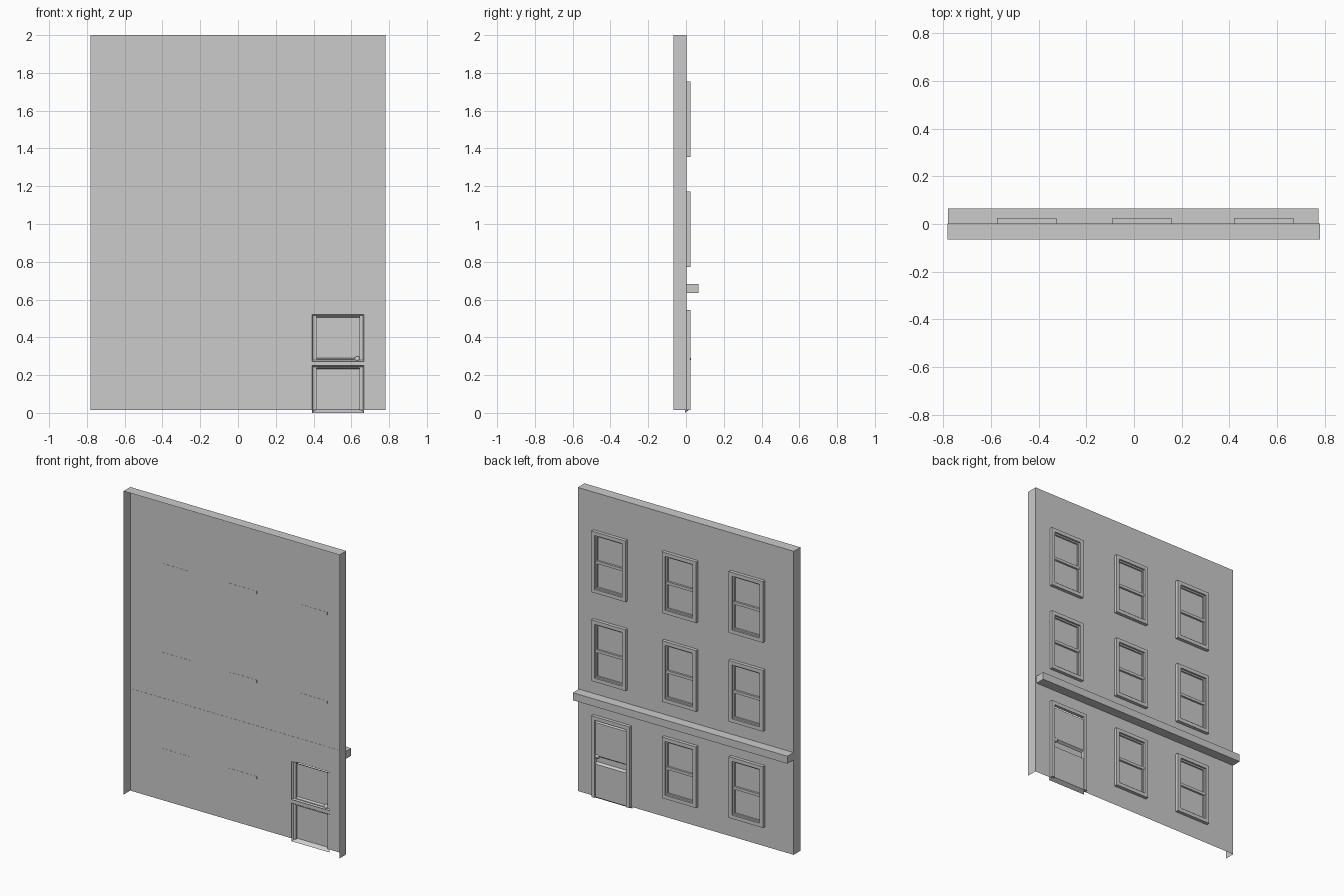
import bpy, bmesh

if "Cube" in bpy.data.objects:
    bpy.data.objects.remove(bpy.data.objects["Cube"])

W = 0.003          # y of the wall sheet
X0, X1 = -0.782, 0.781
BOT, TOP = 0.014, 2.0
BACK = -0.066


def make(name, verts, faces):
    mesh = bpy.data.meshes.new(name)
    mesh.from_pydata(verts, [], faces)
    ob = bpy.data.objects.new(name, mesh)
    bpy.context.collection.objects.link(ob)
    return ob


def box(name, x0, x1, y0, y1, z0, z1):
    v = [(x, y, z) for x in (x0, x1) for y in (y0, y1) for z in (z0, z1)]
    f = [(0, 1, 3, 2), (4, 6, 7, 5), (0, 4, 5, 1), (2, 3, 7, 6), (0, 2, 6, 4), (1, 5, 7, 3)]
    return make(name, v, f)


def frame(name, x0, x1, z0, z1, b, y0, y1, bb=None):
    """Rectangular frame with a hole; b is the border, bb the bottom border."""
    bb = b if bb is None else bb
    outer = [(x0, z0), (x1, z0), (x1, z1), (x0, z1)]
    inner = [(x0 + b, z0 + bb), (x1 - b, z0 + bb), (x1 - b, z1 - b), (x0 + b, z1 - b)]
    v = [(x, y, z) for y, ring in ((y0, outer), (y1, outer), (y1, inner), (y0, inner)) for x, z in ring]
    f = []
    for r in range(4):
        s = (r + 1) % 4
        for i in range(4):
            j = (i + 1) % 4
            f.append((r * 4 + j, r * 4 + i, s * 4 + i, s * 4 + j))
    ob = make(name, v, f)
    bm = bmesh.new()
    bm.from_mesh(ob.data)
    bmesh.ops.recalc_face_normals(bm, faces=bm.faces)
    bm.to_mesh(ob.data)
    bm.free()
    return ob


# wall: open-backed sheet with folded sides and top, notched for the door
DX0, DX1, DTOP = 0.392, 0.668, 0.522
make("wall",
     [(X0, W, BOT), (DX0, W, BOT), (DX0, W, TOP), (X0, W, TOP),
      (DX1, W, BOT), (X1, W, BOT), (X1, W, TOP), (DX1, W, TOP),
      (DX0, W, DTOP), (DX1, W, DTOP),
      (X0, BACK, BOT), (X0, BACK, TOP), (X1, BACK, BOT), (X1, BACK, TOP)],
     [(0, 3, 2, 8, 1), (4, 9, 7, 6, 5), (8, 2, 7, 9),
      (10, 11, 3, 0), (5, 6, 13, 12), (3, 11, 13, 6, 7, 2)])

# ledge above the ground floor
box("ledge", X0 + 0.002, X1 - 0.008, W - 0.001, 0.066, 0.634, 0.683)

# sash windows: casing, thinner sash, meeting rail
for c, cx in enumerate((-0.45, 0.034, 0.544)):
    for r, z0 in enumerate((0.143, 0.773, 1.354)):
        if c == 2 and r == 0:
            continue
        x0, x1, z1 = cx - 0.124, cx + 0.124, z0 + 0.4
        tag = f"_{c}_{r}"
        frame("window_casing" + tag, x0, x1, z0, z1, 0.024, W, 0.025)
        frame("window_sash" + tag, x0 + 0.024, x1 - 0.024, z0 + 0.024, z1 - 0.024, 0.01, W, 0.013)
        box("window_rail" + tag, x0 + 0.024, x1 - 0.024, W - 0.001, 0.016,
            z0 + 0.191, z0 + 0.209)

# door casing: two jambs and a head
box("door_jamb_left", DX0, DX0 + 0.024, W, 0.025, BOT, 0.521)
box("door_jamb_right", DX1 - 0.024, DX1, W, 0.025, BOT, 0.521)
box("door_head", DX0, DX1, W, 0.025, 0.521, 0.545)

# door panels: hollow from the back, raised at the street side
for name, z0, z1 in (("door_panel_lower", 0.0, 0.25), ("door_panel_upper", 0.273, DTOP)):
    b, yr, yp = 0.017, -0.006, 0.018
    make(name,
         [(DX0, yr, z0), (DX1, yr, z0), (DX1, yr, z1), (DX0, yr, z1),
          (DX0 + b, yp, z0 + b), (DX1 - b, yp, z0 + b), (DX1 - b, yp, z1 - b), (DX0 + b, yp, z1 - b)],
         [(7, 6, 5, 4)] + [(i, 4 + i, 4 + (i + 1) % 4, (i + 1) % 4) for i in range(4)])

# door rail between the panels
make("door_rail", [(DX0, W, 0.238), (DX1, W, 0.238), (DX1, W, 0.285), (DX0, W, 0.285)], [(3, 2, 1, 0)])

# door knob
bpy.ops.mesh.primitive_uv_sphere_add(segments=16, ring_count=8, radius=0.015, location=(0.632, 0.011, 0.285))
bpy.context.object.name = "door_knob"
bpy.ops.object.shade_smooth_by_angle()
